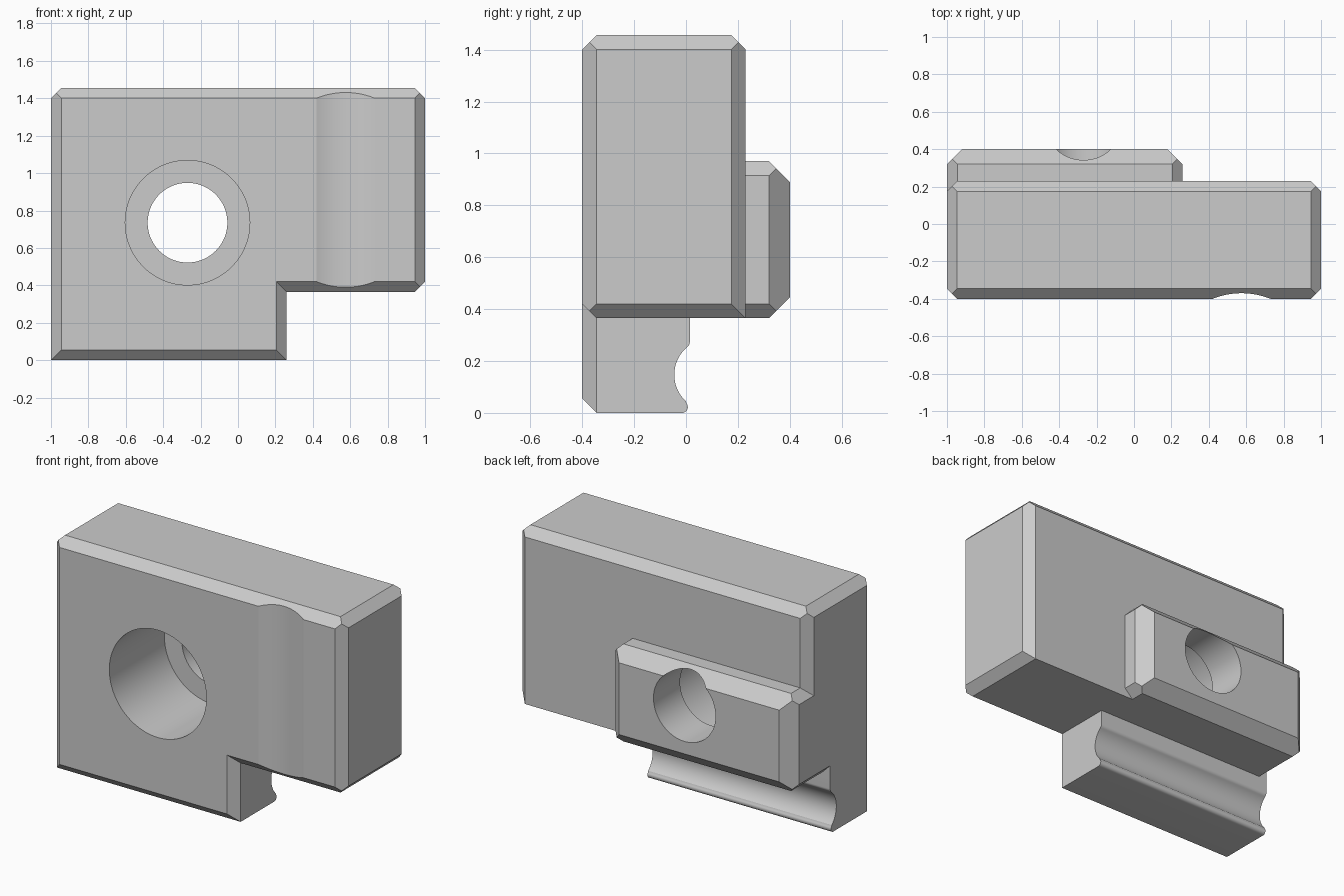
import bpy, bmesh, math
from mathutils import Vector

if "Cube" in bpy.data.objects:
    bpy.data.objects.remove(bpy.data.objects["Cube"], do_unlink=True)

grey = bpy.data.materials.new("plain_grey")
grey.use_nodes = True
grey.diffuse_color = (0.6, 0.6, 0.6, 1)
grey.node_tree.nodes["Principled BSDF"].inputs["Base Color"].default_value = (0.6, 0.6, 0.6, 1)

FRONT, BACK, BOSS_BACK = -0.4, 0.23, 0.4
LEFT, RIGHT, STEP = -1.0, 1.0, 0.26
TOP, SHELF, BOSS_TOP = 1.456, 0.365, 0.97
C, BOSS_C = 0.055, 0.08


def prism(points, axis, lo, hi):
    """Extrude a 2D outline along an axis."""
    place = {"x": lambda a, b, t: (t, a, b),
             "y": lambda a, b, t: (a, t, b),
             "z": lambda a, b, t: (a, b, t)}[axis]
    bm = bmesh.new()
    rings = [[bm.verts.new(place(a, b, t)) for a, b in points] for t in (lo, hi)]
    for ring in rings:
        bm.faces.new(ring)
    n = len(points)
    for i in range(n):
        j = (i + 1) % n
        bm.faces.new((rings[0][i], rings[0][j], rings[1][j], rings[1][i]))
    bmesh.ops.recalc_face_normals(bm, faces=bm.faces)
    return bm


def arc(ca, cb, r, start, end, n):
    return [(ca + r * math.cos(start + (end - start) * i / n),
             cb + r * math.sin(start + (end - start) * i / n)) for i in range(n + 1)]


def circle(ca, cb, r, n):
    return arc(ca, cb, r, 0, math.tau, n)[:-1]


def bevel_where(bm, rule, width):
    edges = [e for e in bm.edges if rule(*(v.co for v in e.verts))]
    bmesh.ops.bevel(bm, geom=edges, offset=width, segments=1, affect="EDGES")


def slice_corner(bm, x, z, sx, sz, width):
    """Plane off the corner edge running front to back at x, z."""
    bmesh.ops.bisect_plane(bm, geom=bm.verts[:] + bm.edges[:] + bm.faces[:], dist=1e-5,
                           plane_co=Vector((x - sx * width, 0, z)),
                           plane_no=Vector((sx, 0, sz)), clear_outer=True)
    bmesh.ops.holes_fill(bm, edges=[e for e in bm.edges if e.is_boundary], sides=0)
    bmesh.ops.recalc_face_normals(bm, faces=bm.faces)


def to_object(bm, name):
    mesh = bpy.data.meshes.new(name)
    bm.to_mesh(mesh)
    bm.free()
    mesh.materials.append(grey)
    obj = bpy.data.objects.new(name, mesh)
    bpy.context.collection.objects.link(obj)
    return obj


def combine(target, bm, operation):
    tool = to_object(bm, "shaping_tool")
    tool.hide_render = True
    mod = target.modifiers.new("shape", "BOOLEAN")
    mod.operation, mod.solver, mod.object = operation, "EXACT", tool
    bpy.context.view_layer.objects.active = target
    bpy.ops.object.modifier_apply(modifier=mod.name)
    bpy.data.objects.remove(tool, do_unlink=True)


# Stepped body with chamfered edges
body_bm = prism([(LEFT, 0), (STEP, 0), (STEP, SHELF), (RIGHT, SHELF),
                 (RIGHT, TOP), (LEFT, TOP)], "y", FRONT, BACK)


def body_edge(a, b):
    if abs(a.y - b.y) > 0.01:
        return False
    if a.y < 0:
        return True
    mid = (a + b) / 2
    return mid.z > TOP - 0.01 or abs(mid.x) > 0.99


bevel_where(body_bm, body_edge, C)
for x, z, sx, sz in ((LEFT, TOP, -1, 1), (RIGHT, TOP, 1, 1), (RIGHT, SHELF, 1, -1)):
    slice_corner(body_bm, x, z, sx, sz, C)
body = to_object(body_bm, "clamp_block")

# Undercut behind the leg, with its rounded groove and lip
half = math.radians(47)
groove = arc(0.094, 0.147, 0.139, math.pi + half, math.pi - half, 24)
lip = arc(-0.015, 0.022, 0.022, -math.pi / 2, math.radians(40), 10)
shoulder = arc(-0.015, 0.276, 0.03, math.radians(-47), 0, 8)
combine(body, prism([(0.6, -0.1), (-0.015, -0.1)] + lip + groove + shoulder
                    + [(0.015, SHELF), (0.6, SHELF)], "x", -1.2, STEP + 0.1), "DIFFERENCE")

# Raised boss on the back
boss = prism([(LEFT, SHELF), (STEP, SHELF), (STEP, BOSS_TOP), (LEFT, BOSS_TOP)],
             "y", 0.1, BOSS_BACK)
bevel_where(boss, lambda a, b: min(a.y, b.y) > 0.39, BOSS_C)
for x, z, sx, sz in ((LEFT, BOSS_TOP, -1, 1), (STEP, BOSS_TOP, 1, 1), (STEP, SHELF, 1, -1)):
    slice_corner(boss, x, z, sx, sz, C)
combine(body, boss, "UNION")

# Lower side chamfer behind the leg
e = 0.02
combine(body, prism([(LEFT + C + e, SHELF - e), (LEFT - e, SHELF + C + e),
                     (LEFT - e, SHELF - e)], "y", 0.015, 0.6), "DIFFERENCE")

# Bolt hole with its deep counterbore
combine(body, prism(circle(-0.27, 0.735, 0.333, 96), "y", -0.6, 0.14), "DIFFERENCE")
combine(body, prism(circle(-0.27, 0.735, 0.213, 96), "y", -0.1, 0.6), "DIFFERENCE")

# Shallow vertical channel on the front
combine(body, prism(circle(0.575, -0.785, 0.415, 160), "z", 0.1, 1.7), "DIFFERENCE")

bpy.ops.object.select_all(action="DESELECT")
body.select_set(True)
bpy.context.view_layer.objects.active = body
bpy.ops.object.shade_smooth_by_angle(angle=math.radians(20))
